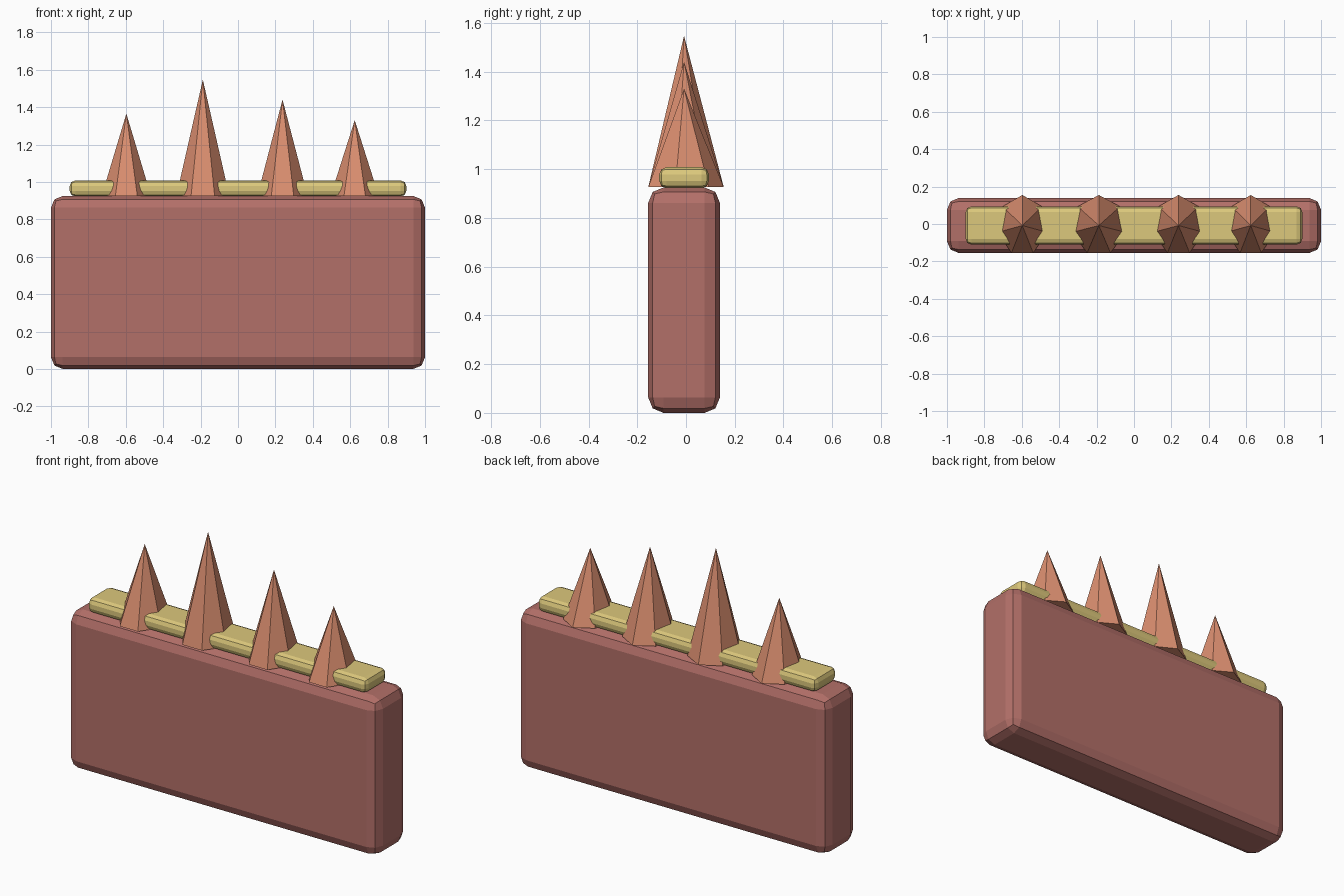
import bpy

if "Cube" in bpy.data.objects:
    bpy.data.objects.remove(bpy.data.objects["Cube"])

Y = -0.008  # shared centre line of all parts


def material(name, rgb):
    m = bpy.data.materials.new(name)
    m.diffuse_color = (*rgb, 1)
    m.use_nodes = True
    m.node_tree.nodes["Principled BSDF"].inputs["Base Color"].default_value = m.diffuse_color
    return m


def rounded_block(name, size, z, bevel, mat):
    bpy.ops.mesh.primitive_cube_add(size=1, location=(0, Y, z + size[2] / 2))
    ob = bpy.context.object
    ob.name = name
    ob.scale = size
    bpy.ops.object.transform_apply(location=False, rotation=False, scale=True)
    mod = ob.modifiers.new("Bevel", 'BEVEL')
    mod.width = bevel
    mod.segments = 2
    ob.data.materials.append(mat)
    return ob


red = material("wall_red", (0.45, 0.16, 0.14))
gold = material("rail_gold", (0.72, 0.58, 0.2))
orange = material("spike_orange", (0.70, 0.27, 0.16))

# Wall body and the rail on top
rounded_block("wall", (2.0, 0.294, 0.925), 0, 0.063, red)
rounded_block("top_rail", (1.8, 0.204, 0.086), 0.922, 0.03, gold)

# Seven-sided spikes: x position, x radius, tip height
base = 0.926
for i, (x, rx, tip) in enumerate([(-0.597, 0.135, 1.365), (-0.188, 0.145, 1.547),
                                  (0.238, 0.138, 1.44), (0.624, 0.132, 1.33)]):
    h = tip - base
    bpy.ops.mesh.primitive_cone_add(vertices=7, radius1=1, radius2=0, depth=1,
                                    location=(x, Y, base + h / 2))
    ob = bpy.context.object
    ob.name = f"spike_{i + 1}"
    ob.scale = (rx, 0.163, h)
    bpy.ops.object.transform_apply(location=False, rotation=False, scale=True)
    ob.data.materials.append(orange)
